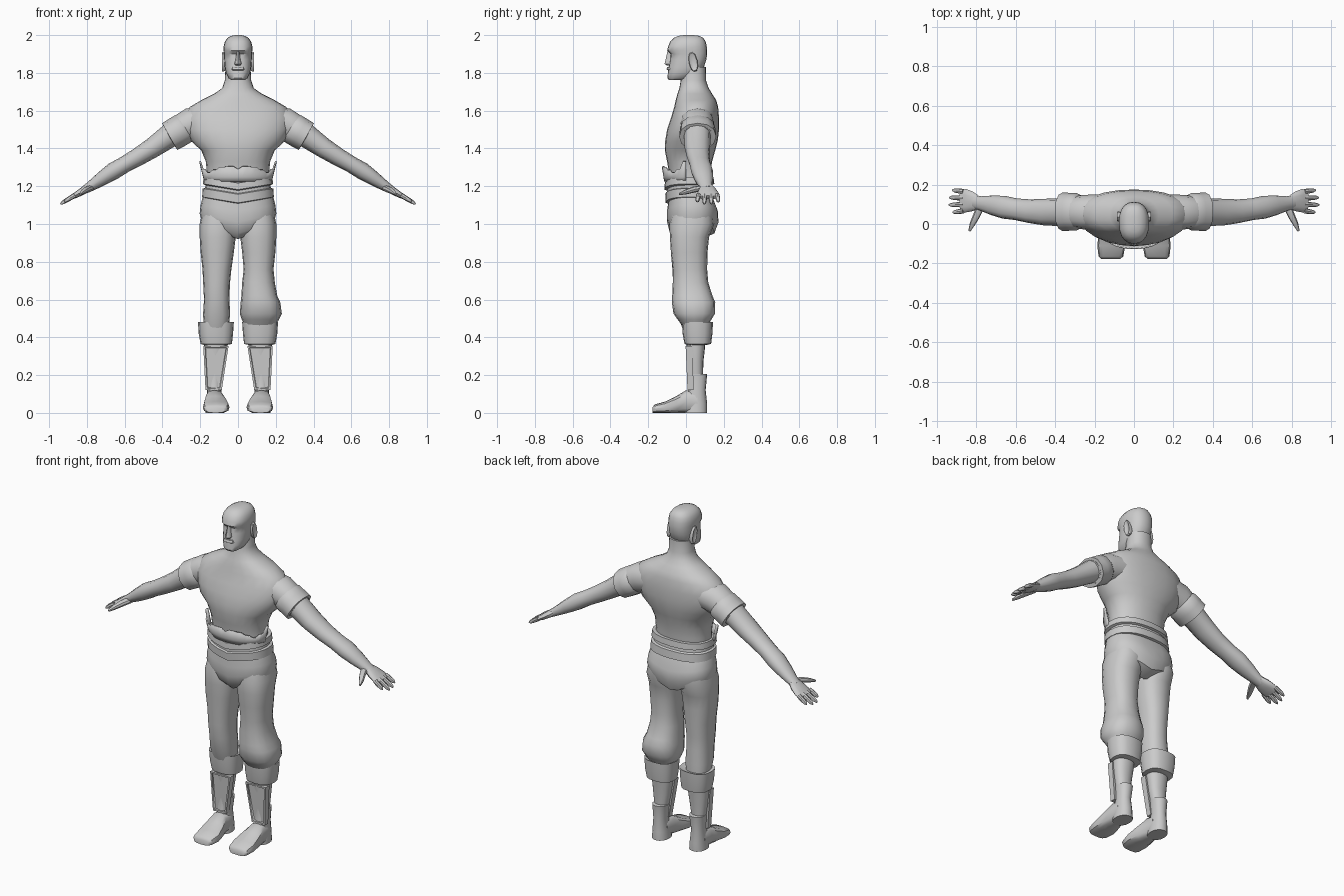
import bpy, bmesh
from math import cos, sin, pi, radians
from mathutils import Vector


def finish(name, verts, faces, mirror=False, thick=0, angle=40):
    me = bpy.data.meshes.new(name)
    me.from_pydata([tuple(v) for v in verts], [], faces)
    bm = bmesh.new()
    bm.from_mesh(me)
    bmesh.ops.recalc_face_normals(bm, faces=bm.faces)
    bm.to_mesh(me)
    bm.free()
    me.polygons.foreach_set("use_smooth", [True] * len(me.polygons))
    me.set_sharp_from_angle(angle=radians(angle))
    ob = bpy.data.objects.new(name, me)
    bpy.context.collection.objects.link(ob)
    if thick:
        ob.modifiers.new("thickness", 'SOLIDIFY').thickness = thick
    if mirror:
        m = ob.modifiers.new("mirror", 'MIRROR')
        m.use_mirror_merge = False
    return ob


def loft(name, rings, cap=True, **kw):
    n = len(rings[0])
    verts = [v for r in rings for v in r]
    faces = [(k*n+i, k*n+(i+1) % n, (k+1)*n+(i+1) % n, (k+1)*n+i)
             for k in range(len(rings)-1) for i in range(n)]
    if cap:
        faces += [tuple(range(n)), tuple(range(len(verts)-n, len(verts)))]
    return finish(name, verts, faces, **kw)


def oval(c, u, v, n=16, e=2.2):
    """Rounded cross-section about c with half axes u and v."""
    def p(t):
        return (1 if t > 0 else -1) * abs(t) ** (2/e)
    return [Vector(c) + Vector(u)*p(cos(2*pi*i/n)) + Vector(v)*p(sin(2*pi*i/n)) for i in range(n)]


def zring(z, x0, x1, y0, y1, e=2.2, n=16):
    return oval(((x0+x1)/2, (y0+y1)/2, z), ((x1-x0)/2, 0, 0), (0, (y1-y0)/2, 0), n, e)


def yring(y, x0, x1, z0, z1):
    return oval(((x0+x1)/2, y, (z0+z1)/2), ((x1-x0)/2, 0, 0), (0, 0, (z1-z0)/2), 12, 3)


def column(name, rows, e=2.2, n=16, **kw):
    """Centred vertical loft; rows are z, half width, front y, back y."""
    return loft(name, [zring(z, -w, w, a, b, e, n) for z, w, a, b in rows], **kw)


def limb(name, pts, side=(0, 1, 0), n=12, **kw):
    """Tube along a path; points are x, y, z, half width along side, half thickness."""
    rings, side = [], Vector(side)
    for i, p in enumerate(pts):
        a, b = pts[max(i-1, 0)], pts[min(i+1, len(pts)-1)]
        t = (Vector(b[:3]) - Vector(a[:3])).normalized()
        s = (side - t*side.dot(t)).normalized()
        rings.append(oval(p[:3], s*p[3], t.cross(s)*p[4], n))
    return loft(name, rings, mirror=True, **kw)


# torso with neck
column("torso", [
    (1.20, .165, -.085, .125), (1.27, .165, -.09, .13), (1.33, .17, -.10, .138),
    (1.39, .195, -.112, .155), (1.44, .25, -.11, .168), (1.50, .275, -.10, .175),
    (1.56, .285, -.08, .175), (1.62, .255, -.062, .17), (1.655, .195, -.055, .16),
    (1.69, .125, -.045, .138), (1.72, .083, -.035, .12), (1.76, .07, -.028, .106),
    (1.83, .066, -.02, .105)], n=24, angle=50)

# head and face
column("head", [
    (1.762, .035, -.09, -.01), (1.772, .05, -.098, .03), (1.80, .064, -.096, .07),
    (1.83, .07, -.092, .095), (1.87, .073, -.084, .108), (1.90, .074, -.082, .112),
    (1.918, .076, -.10, .112), (1.94, .076, -.095, .11), (1.965, .07, -.084, .104),
    (1.985, .056, -.065, .092), (1.996, .035, -.04, .07), (2.0, .015, -.01, .04)], e=2.4, n=20)
loft("nose", [zring(1.915, -.009, .009, -.098, -.05, 2, 8), zring(1.87, -.013, .013, -.108, -.05, 2, 8),
              zring(1.848, -.02, .02, -.114, -.05, 2, 8), zring(1.838, -.014, .014, -.1, -.05, 2, 8)])
loft("upper_lip", [zring(1.832, -.03, .03, -.1, -.05, 3, 10), zring(1.818, -.036, .036, -.104, -.05, 3, 10),
                   zring(1.812, -.03, .03, -.094, -.05, 3, 10)])
loft("ear", [oval((x, .038, 1.858), (0, .022*s, .008*s), (0, -.012*s, .052*s), 10)
             for x, s in [(.06, .8), (.08, 1), (.086, .9), (.079, .5)]], mirror=True)

# trunks: lower edge rises towards the hips
trunks = [zring(z, -w, w, a, b, 2.4, 24) for z, w, a, b in [
    (1.19, .172, -.09, .13), (1.13, .187, -.092, .145), (1.07, .198, -.10, .168),
    (1.01, .203, -.10, .172), (.95, .19, -.085, .15), (.92, .10, -.05, .08)]]
for k, ring in enumerate(trunks):
    for v in ring:
        v.z += .075 * k * abs(v.x)
loft("trunks", trunks)

# two-step belt, dipping at the front
belt = [zring(z, -w, w, a, b, 2.4, 24) for z, w, a, b in [
    (1.235, .16, -.09, .13), (1.235, .182, -.112, .146), (1.20, .186, -.115, .15), (1.195, .172, -.10, .138),
    (1.18, .174, -.10, .14), (1.175, .187, -.11, .152), (1.13, .19, -.108, .157), (1.125, .175, -.09, .14)]]
for ring in belt:
    for v in ring:
        if v.y < .02:
            v.z -= .03 * (1 - min(abs(v.x)/.18, 1))
        v.z += .012
loft("belt", belt)

# torn sash flaring above the belt at the front
low, mid, high = [], [], []
for i in range(25):
    a = pi + pi*i/24
    jag = (.09, .035, .012, .03, .05, .055, .035)[min(i, 24-i) // 2]
    for row, s, z in [(low, 1, 1.225), (mid, 1.03, 1.25), (high, 1.06 + jag, 1.265 + jag*.75)]:
        row.append((.172*s*cos(a), .0 + .108*s*sin(a), z))
finish("torn_sash", low+mid+high, [(r*25+i, r*25+i+1, (r+1)*25+i+1, (r+1)*25+i)
                                   for r in range(2) for i in range(24)], thick=.008)

# bare arms and rolled sleeve cuffs
limb("arm", [(.17, .06, 1.545, .09, .08), (.25, .06, 1.53, .088, .085), (.31, .06, 1.50, .08, .075),
             (.37, .06, 1.462, .07, .062), (.45, .06, 1.405, .068, .054), (.53, .065, 1.355, .06, .048),
             (.60, .075, 1.315, .055, .044), (.66, .085, 1.28, .058, .046), (.72, .095, 1.24, .05, .038),
             (.78, .105, 1.20, .036, .027), (.81, .11, 1.182, .034, .022)])
limb("sleeve_cuff", [(.275, .062, 1.515, .08, .075), (.29, .062, 1.505, .094, .083), (.325, .062, 1.484, .096, .083),
                     (.362, .062, 1.463, .098, .081), (.364, .062, 1.462, .08, .066), (.33, .062, 1.482, .07, .06)])

# hands
limb("palm", [(.79, .108, 1.195, .034, .022), (.82, .113, 1.176, .05, .02), (.855, .118, 1.155, .06, .016),
              (.88, .118, 1.141, .055, .011)])
for i, reach in enumerate((.052, .066, .068, .05)):
    y = .165 - i*.033
    limb("finger", [(.865 + reach*t, y + .004*t*(1.5-i), 1.152 - reach*t*.62, r, r)
                    for t, r in [(0, .013), (.5, .0125), (.9, .01), (1.1, .004)]], n=8)
limb("thumb", [(.78, .085, 1.19, .02, .016), (.80, .04, 1.182, .018, .016),
               (.82, .0, 1.17, .014, .013), (.835, -.035, 1.158, .006, .006)], side=(1, 0, 0), n=8)

# trouser legs: one slim, one baggy at the knee
slim = [(.76, .035, .188, -.072, .112), (.68, .043, .184, -.068, .105), (.60, .045, .18, -.06, .105),
        (.52, .042, .185, -.045, .11), (.45, .05, .18, -.02, .11)]
baggy = [(.76, .03, .188, -.07, .112), (.69, .022, .195, -.07, .118), (.62, .018, .208, -.073, .14),
         (.585, .014, .224, -.075, .155), (.525, .01, .232, -.066, .153), (.495, .02, .218, -.045, .135),
         (.45, .04, .19, -.01, .11)]
thigh = [(1.08, .02, .185, -.07, .14), (1.0, .008, .203, -.088, .15), (.93, .012, .203, -.085, .122), (.85, .022, .198, -.08, .114)]
for name, s, shape in [("slim_trouser_leg", -1, slim), ("baggy_trouser_leg", 1, baggy)]:
    loft(name, [zring(z, s*a, s*b, c, d, 2.4) for z, a, b, c, d in thigh + shape])

# knee cuffs, calves and boots
loft("knee_cuff", [zring(*r, 2.6) for r in [
    (.47, .05, .18, .0, .12), (.482, .022, .212, -.022, .143), (.42, .026, .208, -.018, .14),
    (.365, .032, .198, -.008, .133), (.36, .055, .18, .01, .11)]], mirror=True)
loft("calf", [zring(*r) for r in [(.40, .052, .182, .0, .105), (.34, .058, .18, .004, .10),
                                  (.27, .068, .174, .012, .092), (.18, .085, .162, .02, .09)]], mirror=True)
loft("boot_shaft", [zring(*r) for r in [(.0, .075, .172, -.01, .112), (.05, .08, .168, -.01, .112),
                                        (.12, .088, .163, .01, .104), (.205, .078, .167, .012, .112),
                                        (.207, .088, .158, .022, .10)]], mirror=True)
loft("foot", [yring(*r) for r in [(-.177, .07, .168, 0, .03), (-.165, .054, .18, 0, .045), (-.11, .045, .186, 0, .06),
                                  (-.05, .058, .18, 0, .09), (.0, .075, .172, 0, .12), (.06, .08, .168, 0, .11)]],
     mirror=True)

# shin guards: tapered plate with a raised rim
shin = finish("shin_guard",
              [(.05, -.002, .355), (.184, -.002, .355), (.172, .008, .12), (.086, .008, .12),
               (.05, .035, .355), (.184, .035, .355), (.172, .04, .12), (.086, .04, .12)],
              [(0, 1, 2, 3), (4, 5, 6, 7), (0, 1, 5, 4), (1, 2, 6, 5), (2, 3, 7, 6), (3, 0, 4, 7)],
              mirror=True, angle=25)
bm = bmesh.new()
bm.from_mesh(shin.data)
front = min(bm.faces, key=lambda f: f.calc_center_median().y)
bmesh.ops.inset_region(bm, faces=[front], thickness=.014)
bmesh.ops.inset_region(bm, faces=[front], thickness=.004, depth=-.008)
bm.to_mesh(shin.data)
bm.free()
